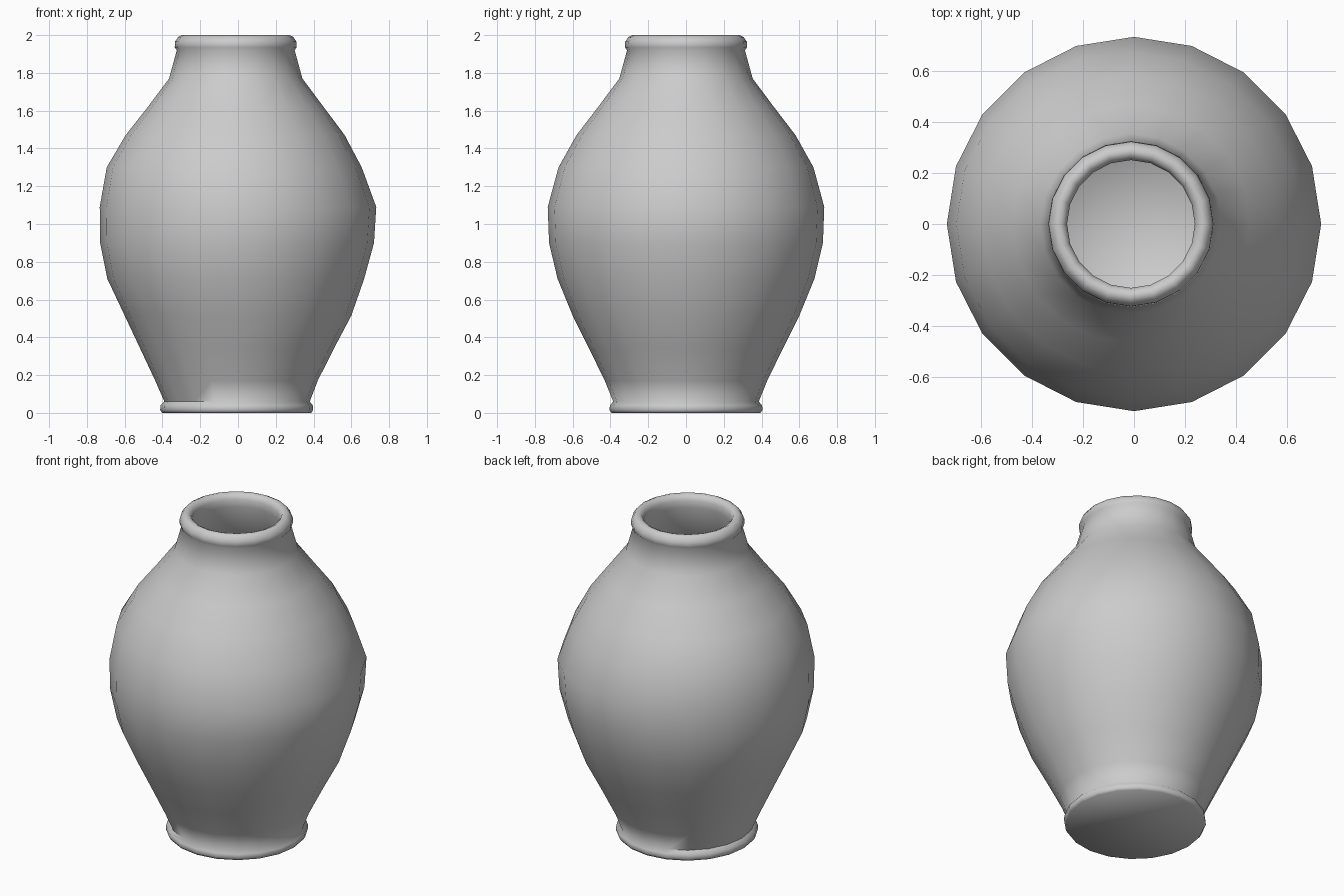
import bpy, bmesh, math

SEGMENTS = 20

# (radius, height, sideways drift of the hand-thrown ring)
outside = [
    (0.395, 0.00, -0.007), (0.405, 0.015, -0.007), (0.403, 0.04, -0.007),
    (0.385, 0.06, -0.005), (0.43, 0.17, -0.008), (0.515, 0.345, -0.005),
    (0.60, 0.515, 0.0), (0.68, 0.71, -0.012), (0.725, 0.90, -0.005),
    (0.732, 1.09, 0.0), (0.675, 1.30, -0.02), (0.58, 1.47, -0.015),
    (0.465, 1.62, -0.012), (0.353, 1.77, -0.012),
    (0.312, 1.92, -0.012), (0.323, 1.935, -0.012), (0.322, 1.965, -0.012),
    (0.305, 1.99, -0.012), (0.285, 2.00, -0.012)]
inside = [
    (0.262, 1.99, -0.012), (0.25, 1.965, -0.012), (0.25, 1.92, -0.012),
    (0.295, 1.76, -0.012), (0.40, 1.60, -0.012), (0.52, 1.45, -0.015),
    (0.61, 1.29, -0.015), (0.665, 1.08, 0.0), (0.66, 0.90, -0.005),
    (0.615, 0.72, -0.008), (0.535, 0.53, 0.0), (0.45, 0.35, -0.005),
    (0.35, 0.18, -0.008), (0.25, 0.10, -0.008)]

# Turned body, lip and hollow interior
bm = bmesh.new()
rings = []
for r, z, dx in outside + inside:
    rings.append([bm.verts.new((dx + r * math.cos(i * math.tau / SEGMENTS),
                                r * math.sin(i * math.tau / SEGMENTS), z))
                  for i in range(SEGMENTS)])
for a, b in zip(rings, rings[1:]):
    for i in range(SEGMENTS):
        j = (i + 1) % SEGMENTS
        bm.faces.new((a[i], a[j], b[j], b[i]))

# Flat underside and rounded inner floor
bm.faces.new(rings[0][::-1])
floor = bm.verts.new((-0.008, 0, 0.07))
for i in range(SEGMENTS):
    bm.faces.new((rings[-1][i], rings[-1][(i + 1) % SEGMENTS], floor))

mesh = bpy.data.meshes.new("vase")
bm.to_mesh(mesh)
bm.free()
vase = bpy.data.objects.new("vase", mesh)
bpy.context.collection.objects.link(vase)
bpy.context.view_layer.objects.active = vase
vase.select_set(True)
bpy.ops.object.shade_smooth_by_angle(angle=math.radians(65))
